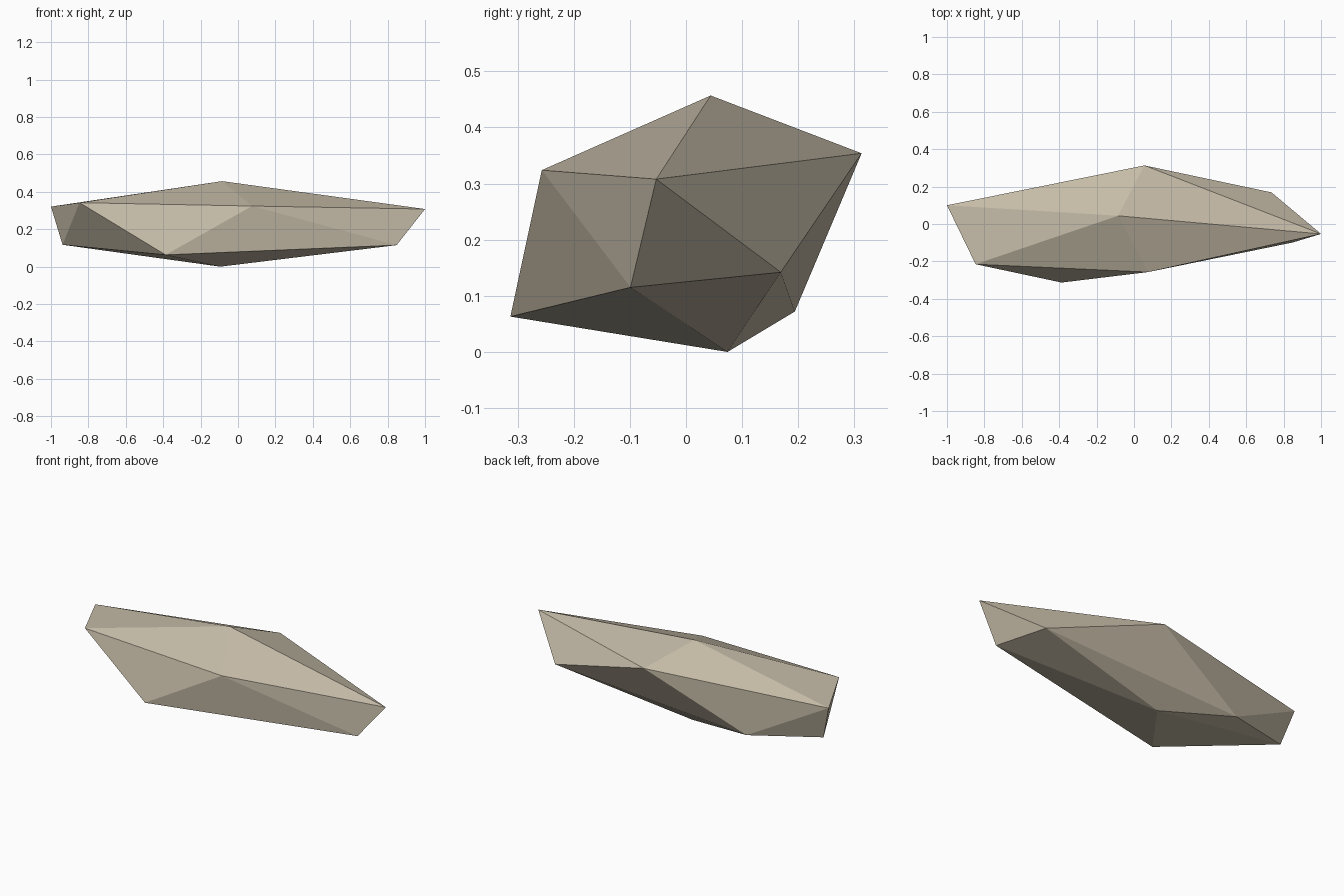
import bpy
import bmesh

if "Cube" in bpy.data.objects:
    bpy.data.objects.remove(bpy.data.objects["Cube"], do_unlink=True)

# Stone colour
stone = bpy.data.materials.new("sandy stone")
stone.use_nodes = True
colour = (0.56, 0.50, 0.39, 1)
stone.diffuse_color = colour
stone.node_tree.nodes["Principled BSDF"].inputs["Base Color"].default_value = colour

# Rock shard: a peak, two staggered five-point rings and a foot point
peak = (-0.085, 0.044, 0.457)
upper = [(-1, 0.1, 0.321), (-0.847, -0.215, 0.342), (0.075, -0.257, 0.324),
         (1, -0.053, 0.308), (0.056, 0.313, 0.354)]
lower = [(-0.938, 0.06, 0.117), (-0.387, -0.313, 0.063), (0.848, -0.099, 0.115),
         (0.735, 0.169, 0.142), (-0.53, 0.194, 0.072)]
foot = (-0.095, 0.074, 0)

bm = bmesh.new()
top, bottom = bm.verts.new(peak), bm.verts.new(foot)
high = [bm.verts.new(p) for p in upper]
low = [bm.verts.new(p) for p in lower]
for i in range(len(high)):
    j = (i + 1) % len(high)
    bm.faces.new((top, high[i], high[j]))
    bm.faces.new((high[i], low[i], high[j]))
    bm.faces.new((low[i], low[j], high[j]))
    bm.faces.new((bottom, low[j], low[i]))
bmesh.ops.recalc_face_normals(bm, faces=bm.faces)

mesh = bpy.data.meshes.new("rock")
bm.to_mesh(mesh)
bm.free()
mesh.materials.append(stone)
rock = bpy.data.objects.new("rock", mesh)
bpy.context.collection.objects.link(rock)
